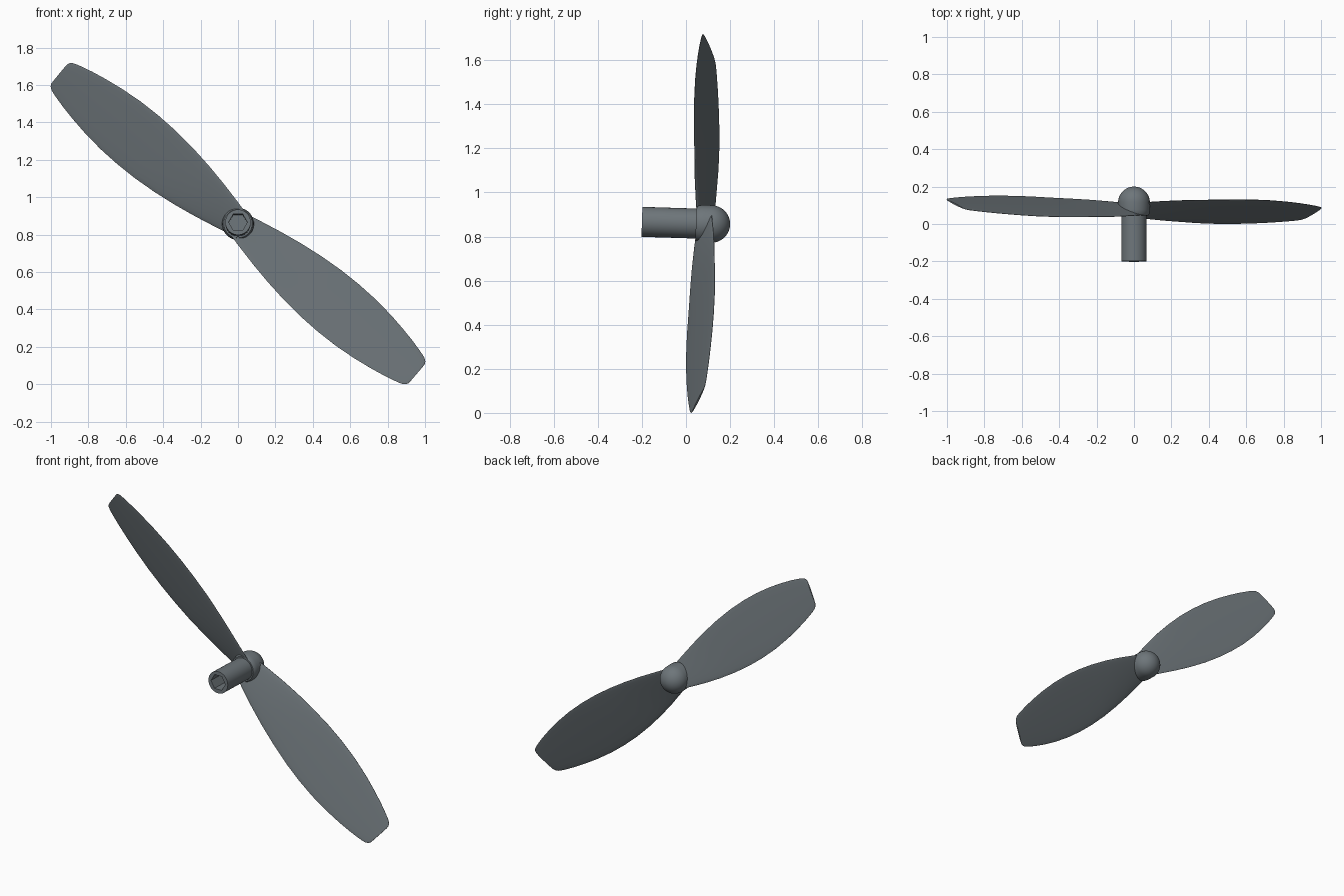
import bpy, bmesh, math
from mathutils import Matrix

if "Cube" in bpy.data.objects:
    bpy.data.objects.remove(bpy.data.objects["Cube"])

CENTER = (0, 0.08, 0.858)
TILT = Matrix.Translation(CENTER) @ Matrix.Rotation(math.radians(-1.8), 4, 'X')

# Dark slate plastic
slate = bpy.data.materials.new("dark_slate")
slate.diffuse_color = (0.155, 0.18, 0.195, 1)
slate.use_nodes = True
slate.node_tree.nodes["Principled BSDF"].inputs["Base Color"].default_value = slate.diffuse_color


def make_object(name, rings, matrix):
    """Skin a list of equal-length closed rings and cap both ends."""
    bm = bmesh.new()
    loops = [[bm.verts.new(p) for p in ring] for ring in rings]
    n = len(loops[0])
    for a, b in zip(loops, loops[1:]):
        for i in range(n):
            j = (i + 1) % n
            bm.faces.new((a[i], a[j], b[j], b[i]))
    bm.faces.new(loops[0])
    bm.faces.new(loops[-1])
    bmesh.ops.recalc_face_normals(bm, faces=bm.faces)
    mesh = bpy.data.meshes.new(name)
    bm.to_mesh(mesh)
    bm.free()
    mesh.materials.append(slate)
    obj = bpy.data.objects.new(name, mesh)
    bpy.context.collection.objects.link(obj)
    mesh.transform(matrix)
    bpy.ops.object.select_all(action='DESELECT')
    obj.select_set(True)
    bpy.context.view_layer.objects.active = obj
    bpy.ops.object.shade_smooth_by_angle(angle=math.radians(35))
    return obj


# Shaft and rounded nose, with a hexagonal socket in the front end
SEG = 48


def ring(r, y, hexagon=False):
    pts = []
    for i in range(SEG):
        t = 2 * math.pi * i / SEG
        k = r
        if hexagon:
            k = r * math.cos(math.pi / 6) / math.cos(t % (math.pi / 3) - math.pi / 6)
        pts.append((k * math.cos(t), y, k * math.sin(t)))
    return pts


hub_rings = [ring(0.05, -0.14, True), ring(0.05, -0.28, True),
             ring(0.068, -0.28), ring(0.068, -0.035),
             ring(0.076, -0.035), ring(0.082, -0.025), ring(0.085, -0.005)]
for i in range(13):
    a = math.radians(89 * i / 12)
    hub_rings.append(ring(0.085 * math.cos(a), 0.035 + 0.085 * math.sin(a)))
make_object("hub", hub_rings, TILT)

# Blade outline: distance along blade, half width
OUTLINE = [(0.0, 0.070), (0.08, 0.089), (0.2, 0.115), (0.32, 0.137), (0.45, 0.155),
           (0.58, 0.166), (0.7, 0.169), (0.82, 0.165), (0.94, 0.153), (1.04, 0.137),
           (1.12, 0.121), (1.18, 0.106), (1.208, 0.098), (1.226, 0.091),
           (1.240, 0.081), (1.247, 0.068), (1.248, 0.055)]
STEPS = 12


def section(u, half):
    pitch = math.tan(math.radians(19.5 + 5 * max(0, 1 - u / 0.4)))
    thick = 0.008 * (1 - 0.6 * u / 1.245)
    top, bottom = [], []
    for i in range(STEPS + 1):
        s = -math.cos(math.pi * i / STEPS)
        t = thick * math.sqrt(max(0, 1 - s * s)) + 0.0008
        v = s * half
        top.append((u, v * pitch + t, v))
        bottom.append((u, v * pitch - t, v))
    return top + bottom[::-1]


# Two pitched blades, half a turn apart
for name, angle in (("lower_blade", 40), ("upper_blade", 220)):
    turn = TILT @ Matrix.Rotation(math.radians(angle), 4, 'Y')
    make_object(name, [section(u, w) for u, w in OUTLINE], turn)
